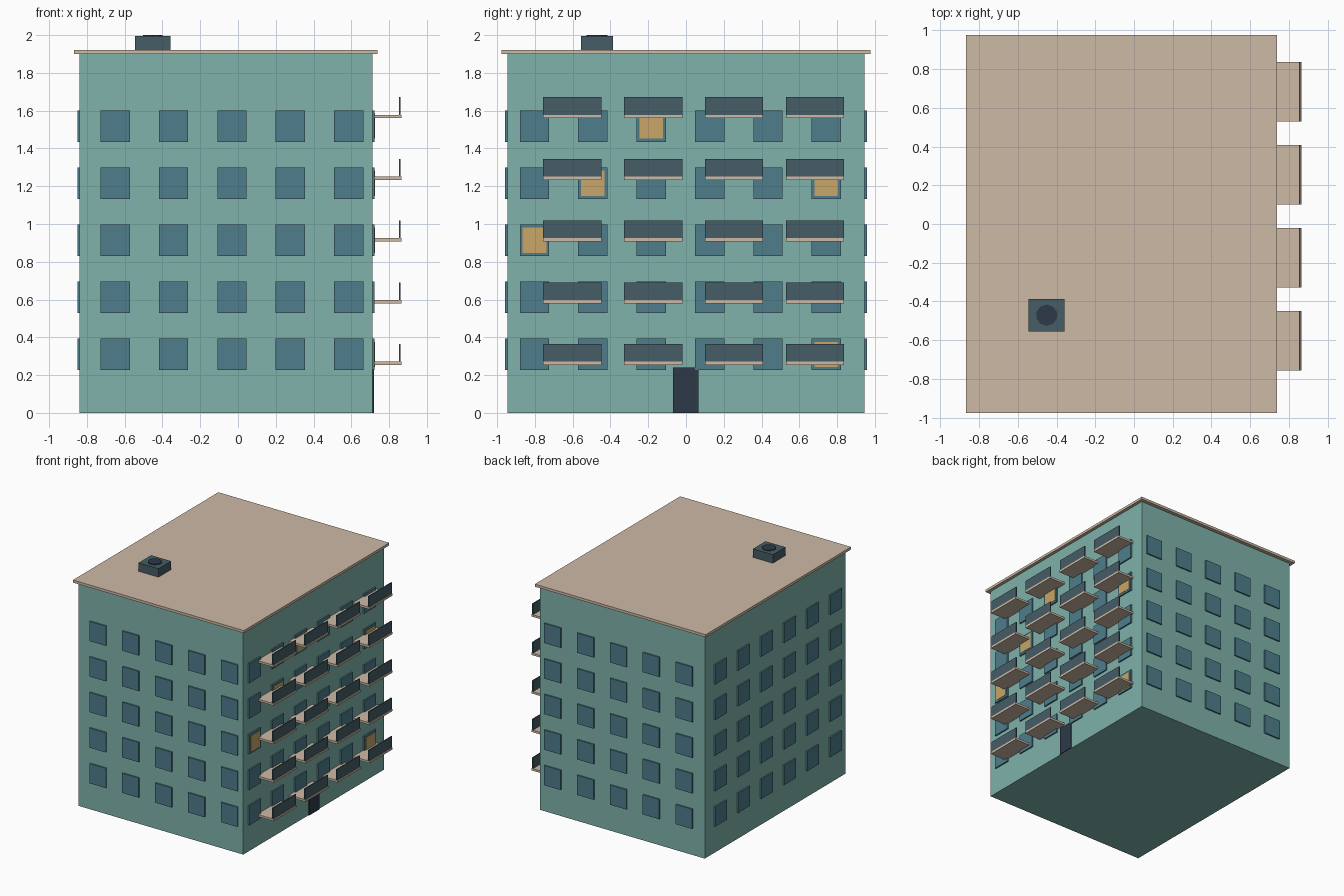
import bpy

if "Cube" in bpy.data.objects:
    bpy.data.objects.remove(bpy.data.objects["Cube"])

def mat(name, rgb):
    m = bpy.data.materials.new(name)
    # convert sRGB 0-255 to linear
    m.diffuse_color = [((c / 255 + 0.055) / 1.055) ** 2.4 for c in rgb] + [1]
    m.use_nodes = True
    m.node_tree.nodes["Principled BSDF"].inputs["Base Color"].default_value = m.diffuse_color
    return m

WALL = mat("wall_teal", (126, 178, 170))
TRIM = mat("trim_beige", (205, 186, 166))
GLASS = mat("glass_blue", (78, 125, 140))
LIT = mat("lit_amber", (200, 166, 104))
METAL = mat("metal_slate", (70, 92, 102))
DARK = mat("dark_slate", (44, 58, 72))

def box(name, x, y, z, material):
    """Box from (min, max) ranges on each axis."""
    bpy.ops.mesh.primitive_cube_add(size=1, location=[sum(r) / 2 for r in (x, y, z)])
    ob = bpy.context.object
    ob.scale = [r[1] - r[0] for r in (x, y, z)]
    bpy.ops.object.transform_apply(location=False, rotation=False, scale=True)
    ob.name = name
    ob.data.materials.append(material)
    return ob

def span(c, w):
    return (c - w / 2, c + w / 2)

X0, X1, Y = -0.838, 0.711, 0.945
OUT = 0.012          # how far windows stand out from the walls

# Main block and roof slab
box("building_body", (X0, X1), (-Y, Y), (0, 1.9), WALL)
box("roof_slab", (X0 - 0.03, X1 + 0.027), (-0.976, 0.976), (1.9, 1.922), TRIM)

# Windows on all four walls, some lit on the balcony side
lit = {(0, 5), (2, 0), (3, 1), (3, 5), (4, 2)}
for row in range(5):
    zc = 0.31 + 0.302 * row
    z = span(zc, 0.167)
    for i in range(5):
        x = span(-0.65 + 0.309 * i, 0.155)
        box("window_front", x, (-Y - OUT, -Y + OUT), z, GLASS)
        box("window_back", x, (Y - OUT, Y + OUT), z, GLASS)
    for i in range(6):
        yc = -0.802 + 0.309 * i
        y = span(yc, 0.155)
        box("window_left", (X0 - OUT, X0 + OUT), y, z, GLASS)
        box("window_right", (X1 - OUT, X1 + OUT), y, z, GLASS)
        if (row, i) in lit:
            box("lit_pane", (X1, X1 + OUT + 0.003), span(yc, 0.125), span(zc, 0.133), LIT)

# Balconies: slab with a front panel
for row in range(5):
    z = 0.253 + 0.3268 * row
    for i in range(4):
        y = span(-0.603 + 0.4287 * i, 0.309)
        box("balcony_slab", (X1, 0.865), y, (z, z + 0.018), TRIM)
        box("balcony_panel", (0.852, 0.861), y, (z + 0.018, z + 0.111), METAL)

# Entrance door
box("door", (X1 - OUT, X1 + 0.008), (-0.069, 0.066), (0, 0.241), DARK)

# Rooftop ventilation unit with a low fan cap
box("vent_unit", (-0.545, -0.358), (-0.556, -0.387), (1.922, 1.994), METAL)
bpy.ops.mesh.primitive_cylinder_add(vertices=10, radius=0.055, depth=0.012,
                                    location=(-0.451, -0.471, 1.994))
fan = bpy.context.object
fan.name = "vent_fan"
fan.data.materials.append(DARK)
